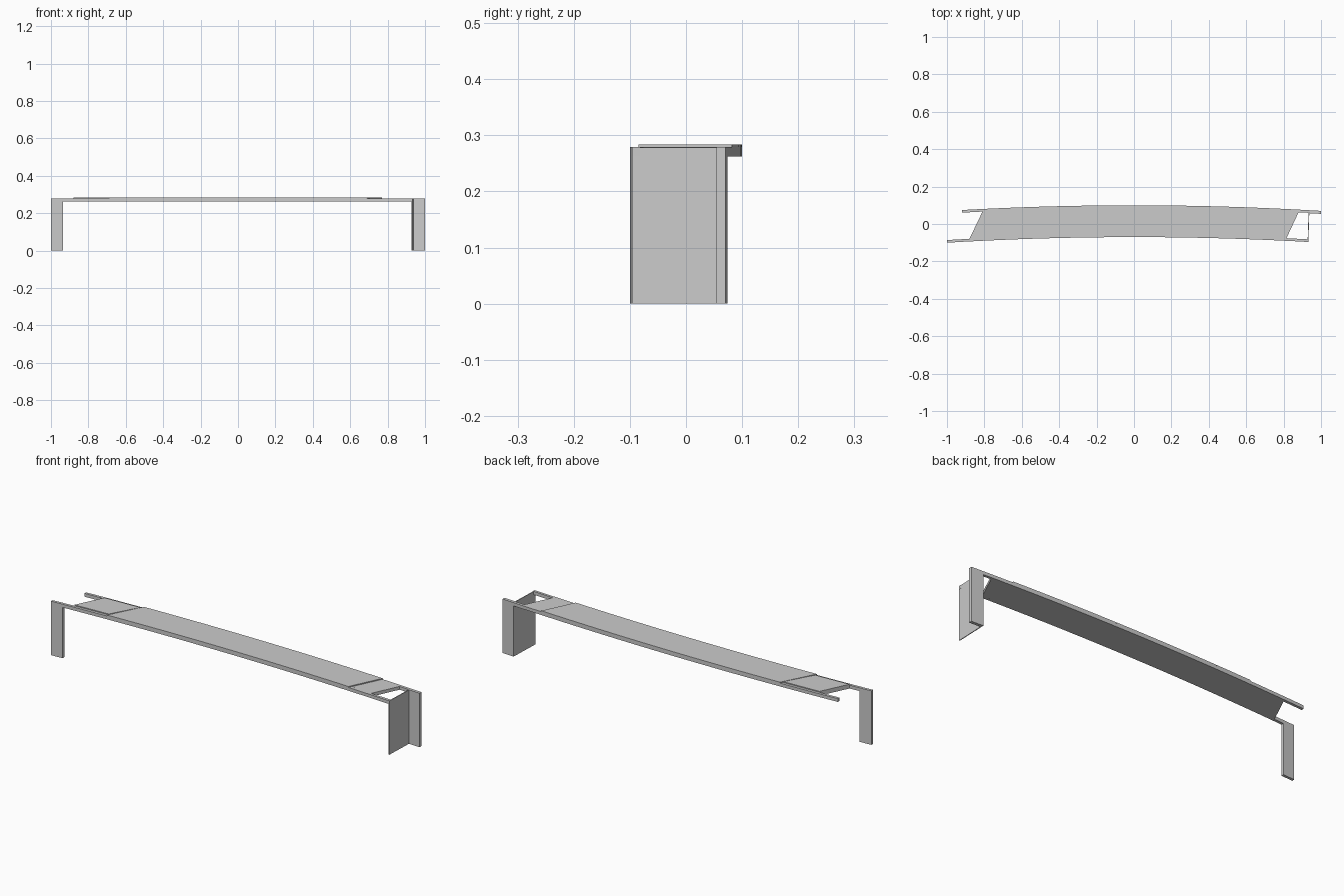
import bpy, bmesh

if "Cube" in bpy.data.objects:
    bpy.data.objects.remove(bpy.data.objects["Cube"])

BOW = -0.03                # sideways bow of the bridge: y = offset + BOW * x^2
FRONT, BACK = -0.07, 0.10  # outer edges at midspan
BEAM = 0.014               # beam width
Z_LOW, Z_BEAM, Z_TOP = 0.262, 0.279, 0.284


def strip(name, front, back, left, right, z0, z1, segs=1):
    """Solid following the bow; left/right give x at (front edge, back edge)."""
    bm = bmesh.new()
    rings = []
    for i in range(segs + 1):
        t = i / segs
        xf = left[0] + (right[0] - left[0]) * t
        xb = left[1] + (right[1] - left[1]) * t
        yf, yb = front + BOW * xf * xf, back + BOW * xb * xb
        rings.append([bm.verts.new(p) for p in
                      ((xf, yf, z0), (xb, yb, z0), (xb, yb, z1), (xf, yf, z1))])
    for a, b in zip(rings, rings[1:]):
        for k in range(4):
            n = (k + 1) % 4
            bm.faces.new((a[k], a[n], b[n], b[k]))
    bm.faces.new(rings[0])
    bm.faces.new(rings[-1])
    bmesh.ops.recalc_face_normals(bm, faces=bm.faces)
    mesh = bpy.data.meshes.new(name)
    bm.to_mesh(mesh)
    bm.free()
    obj = bpy.data.objects.new(name, mesh)
    bpy.context.collection.objects.link(obj)
    return obj


inner_f, inner_b = FRONT + BEAM, BACK - BEAM

# Edge beams, staggered because the bridge is skewed
strip("front_beam", FRONT, inner_f, (-1, -1), (0.933, 0.933), Z_LOW, Z_BEAM, 20)
strip("back_beam", inner_b, BACK, (-0.92, -0.92), (1, 1), Z_LOW, Z_BEAM, 20)

# Slab between the beams with skewed ends
strip("deck_slab", inner_f, inner_b, (-0.88, -0.81), (0.815, 0.88), Z_LOW, Z_BEAM, 20)

# Raised surfacing: full width over the middle, inset at the left end
strip("deck_surface", FRONT, BACK, (-0.69, -0.60), (0.69, 0.77), Z_BEAM, Z_TOP, 16)
strip("left_end_surface", inner_f, inner_b, (-0.88, -0.81), (-0.69, -0.61), Z_BEAM, Z_TOP, 3)

# Wing wall legs under the long beam ends
strip("left_leg", FRONT, inner_f, (-1, -1), (-0.935, -0.935), 0, Z_LOW)
strip("left_leg_head", FRONT, inner_f, (-1, -1), (-0.935, -0.935), Z_LOW, Z_BEAM)
strip("right_leg", inner_b - 0.002, BACK, (0.937, 0.937), (1, 1), 0, Z_BEAM)

# Abutment wall across the right end
strip("abutment_wall", FRONT, BACK, (0.928, 0.934), (0.932, 0.938), 0, Z_BEAM - 0.001)
